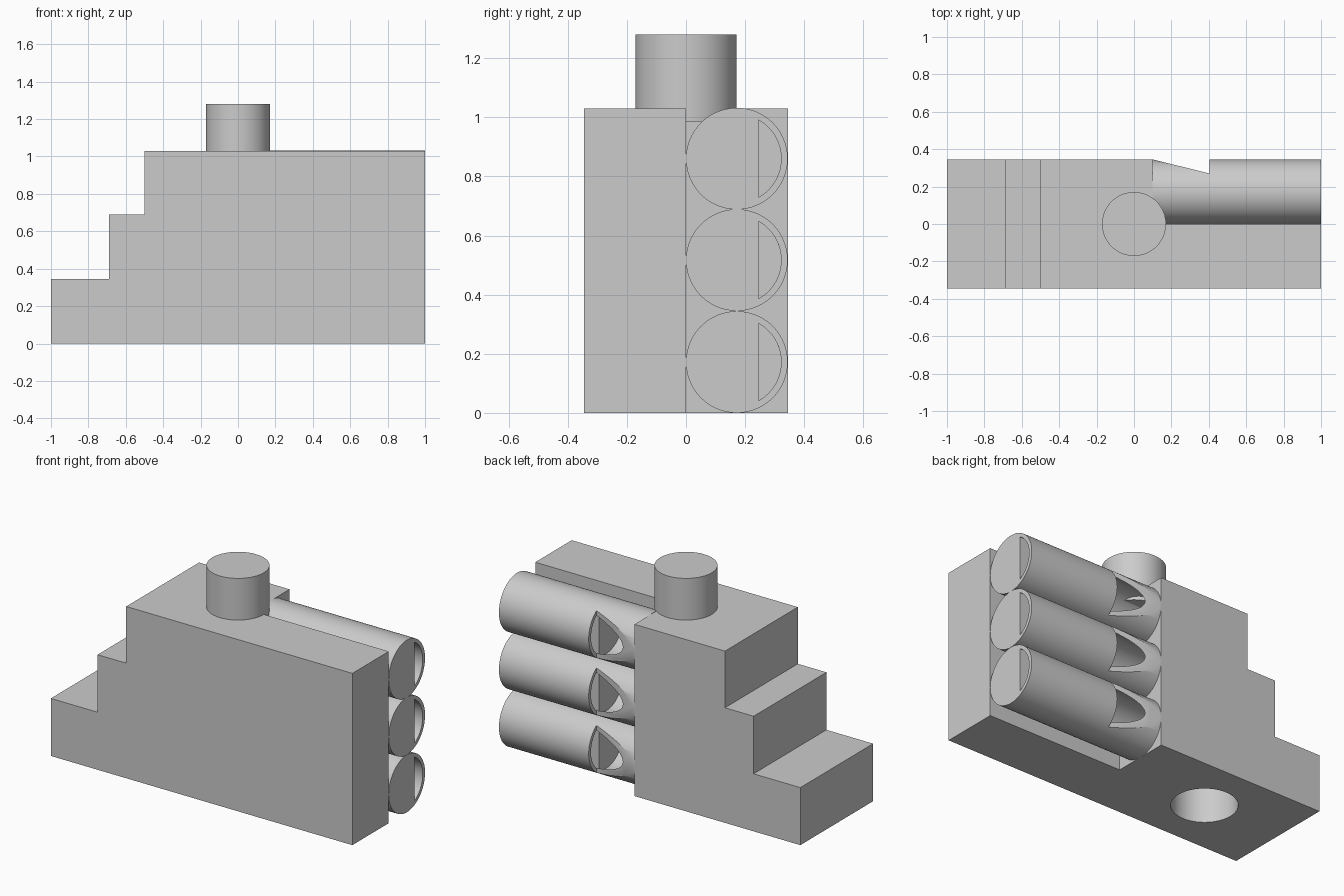
import bpy, bmesh, math
from mathutils import Matrix

if "Cube" in bpy.data.objects:
    bpy.data.objects.remove(bpy.data.objects["Cube"])

W = 0.345            # half depth of the body
R, BORE = 0.172, 0.15
H = 1.03
NOTCH_X, LIP_X = 0.10, 0.405
PIPE_Z = [0.172, 0.517, 0.86]
BORE_END = [-0.97, -0.66, -0.47]

grey = bpy.data.materials.new("plain grey")
grey.diffuse_color = (0.6, 0.6, 0.6, 1)
grey.use_nodes = True
grey.node_tree.nodes["Principled BSDF"].inputs["Base Color"].default_value = grey.diffuse_color


def prism(name, points, vec):
    """Extrude a flat polygon along vec."""
    bm = bmesh.new()
    face = bm.faces.new([bm.verts.new(p) for p in points])
    out = bmesh.ops.extrude_face_region(bm, geom=[face])
    moved = [v for v in out["geom"] if isinstance(v, bmesh.types.BMVert)]
    bmesh.ops.translate(bm, verts=moved, vec=vec)
    bmesh.ops.recalc_face_normals(bm, faces=bm.faces)
    me = bpy.data.meshes.new(name)
    bm.to_mesh(me)
    bm.free()
    me.materials.append(grey)
    ob = bpy.data.objects.new(name, me)
    bpy.context.collection.objects.link(ob)
    return ob


def arc_x(x, y, z, r, a0, a1, n, closed=True):
    """Points of an arc in the plane facing x."""
    steps = n if closed else n - 1
    return [(x, y + r * math.cos(a0 + (a1 - a0) * i / steps),
             z + r * math.sin(a0 + (a1 - a0) * i / steps)) for i in range(n)]


def cyl_x(name, x0, x1, z, r):
    return prism(name, arc_x(x0, R, z, r, 0, math.tau, 96), (x1 - x0, 0, 0))


def cyl_z(name, x, z0, z1, r):
    pts = [(x + r * math.cos(math.tau * i / 96), r * math.sin(math.tau * i / 96), z0)
           for i in range(96)]
    return prism(name, pts, (0, 0, z1 - z0))


def cut(ob, cutter):
    m = ob.modifiers.new("cut", 'BOOLEAN')
    m.operation, m.solver, m.object = 'DIFFERENCE', 'EXACT', cutter
    bpy.context.view_layer.objects.active = ob
    bpy.ops.object.modifier_apply(modifier=m.name)


def smooth(ob):
    bpy.ops.object.select_all(action='DESELECT')
    ob.select_set(True)
    bpy.context.view_layer.objects.active = ob
    bpy.ops.object.shade_smooth_by_angle(angle=math.radians(30))


# stepped body
profile = [(-1, 0), (1, 0), (1, H), (-0.5, H), (-0.5, 0.69),
           (-0.69, 0.69), (-0.69, 0.345), (-1, 0.345)]
body = prism("stepped_body", [(x, -W, z) for x, z in profile], (0, 2 * W, 0))
cutters = []

# open corner behind the body, where the pipes sit
corner = prism("corner_cutter", [(NOTCH_X, 0, -0.1), (1.1, 0, -0.1),
                                 (1.1, 0.5, -0.1), (NOTCH_X, 0.5, -0.1)], (0, 0, 1.3))
socket = cyl_z("socket_cutter", -0.49, -0.1, 0.30, 0.18)
cutters += [corner, socket]
cut(body, corner)

# three whistle pipes, each with a bore, a slanted mouth and a wind slot
slot_angle = math.acos((0.245 - R) / BORE)
for i, (z, end) in enumerate(zip(PIPE_Z, BORE_END)):
    pipe = cyl_x(f"pipe_{i + 1}", NOTCH_X, 1, z, R)
    bore = cyl_x("bore_cutter", end, LIP_X, z, BORE)
    mouth = prism("mouth_cutter", [(NOTCH_X, W, z - 0.2), (LIP_X, 0.27, z - 0.2),
                                   (LIP_X, 0.5, z - 0.2), (NOTCH_X, 0.5, z - 0.2)], (0, 0, 0.4))
    slot = prism("slot_cutter", arc_x(0.39, R, z, BORE, -slot_angle, slot_angle, 32, False),
                 (0.7, 0, 0))
    for c in (bore, mouth, slot):
        cut(pipe, c)
    cut(body, bore)
    cutters += [bore, mouth, slot]
    smooth(pipe)

# round socket underneath
cut(body, socket)
smooth(body)

# chimney
smooth(cyl_z("chimney", 0, 0.985, 1.28, 0.171))

for c in cutters:
    bpy.data.objects.remove(c)
